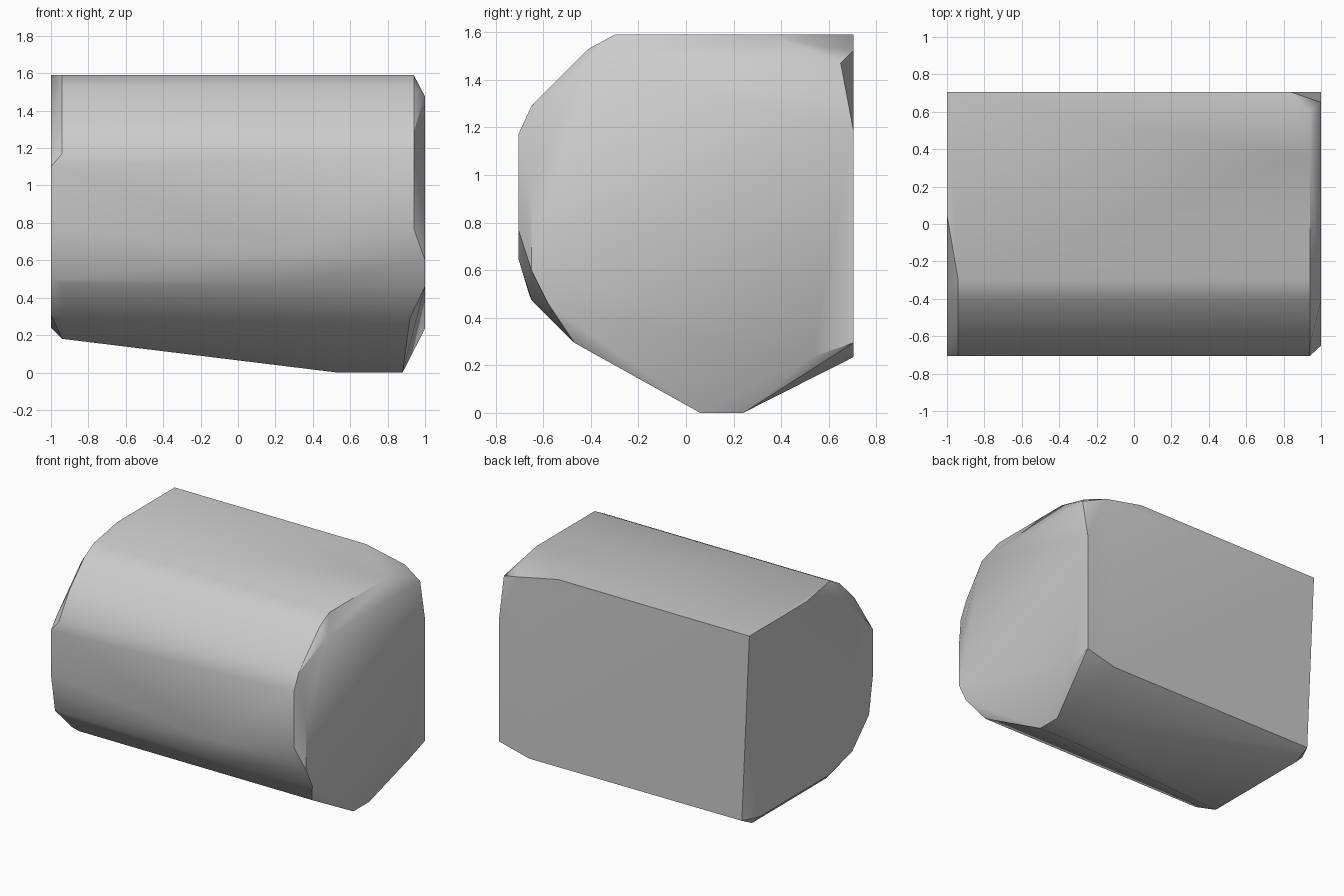
import bpy
import bmesh
import math

# Remove the default cube only
default_cube = bpy.data.objects.get("Cube")
if default_cube:
    bpy.data.objects.remove(default_cube, do_unlink=True)


def make_material(name, colour):
    material = bpy.data.materials.new(name)
    material.use_nodes = True
    material.diffuse_color = colour
    for node in material.node_tree.nodes:
        if node.type == "BSDF_PRINCIPLED":
            node.inputs["Base Color"].default_value = colour
    return material


def add_section(mesh, x, profile):
    """Place a cross-section of (y, z) points at the given x."""
    for y, z in profile:
        mesh.verts.new((x, y, z))


def build_hull(name, sections, material, smooth_angle):
    """Skin all the cross-sections with one convex shell."""
    bm = bmesh.new()
    for x, profile in sections:
        add_section(bm, x, profile)
    result = bmesh.ops.convex_hull(bm, input=bm.verts[:])
    unused = set(result["geom_interior"]) | set(result["geom_unused"])
    loose = [item for item in unused if isinstance(item, bmesh.types.BMVert)]
    bmesh.ops.delete(bm, geom=loose, context="VERTS")

    # Merge the nearly flat triangles into broad facets
    bmesh.ops.dissolve_limit(
        bm, angle_limit=math.radians(1), verts=bm.verts[:], edges=bm.edges[:])
    bmesh.ops.recalc_face_normals(bm, faces=bm.faces[:])

    mesh = bpy.data.meshes.new(name)
    bm.to_mesh(mesh)
    bm.free()
    mesh.materials.append(material)
    body = bpy.data.objects.new(name, mesh)
    bpy.context.collection.objects.link(body)

    # Soft shading across shallow facets, crisp at the steep edges
    bpy.ops.object.select_all(action="DESELECT")
    body.select_set(True)
    bpy.context.view_layer.objects.active = body
    bpy.ops.object.shade_smooth_by_angle(angle=smooth_angle)
    return body


TOP = 1.59
BACK = 0.705
FRONT = -BACK

# Flat end cap on the right side
right_cap = [(BACK, TOP), (0.05, TOP), (-0.36, 1.46), (-0.64, 1.18),
             (FRONT, 1.1), (FRONT, 0.77), (-0.66, 0.5), (-0.47, 0.31),
             (-0.2, 0.24), (0.58, 0.24)]

# Full section just inside the right cap
right_shoulder = [(-0.3, TOP), (-0.41, 1.53), (-0.58, 1.36), (FRONT, 1.17),
                  (-0.65, 0.475), (-0.47, 0.295), (-0.26, 0.18),
                  (0.59, 0.18), (BACK, 0.24)]

# Narrow flat keel the body rests on
keel = [(0.06, 0), (0.24, 0)]

# Full section just inside the left cap
left_shoulder = [(0.36, TOP), (0.6, 1.53), (-0.3, TOP), (-0.41, 1.53),
                 (-0.65, 1.29), (FRONT, 1.17), (FRONT, 0.77)]

# Flat end cap on the left side
left_cap = [(-0.41, 1.475), (0.65, 1.47), (BACK, 1.18), (BACK, 0.295),
            (0.53, 0.235), (-0.58, 0.46), (-0.65, 0.6), (-0.65, 0.95)]

sections = [
    (-1, right_cap),
    (-0.94, right_shoulder),
    # Lower front crease
    (0.25, [(-0.65, 0.475)]),
    (0.33, [(FRONT, 0.65)]),
    # Keel and the clipped back corners
    (0.53, keel + [(BACK, TOP)]),
    (0.76, [(BACK, 0.235)]),
    (0.84, [(BACK, 1.525)]),
    (0.88, keel),
    (0.92, [(-0.47, 0.295)]),
    (0.94, left_shoulder),
    (1, left_cap),
]

grey = make_material("plain_grey", (0.6, 0.6, 0.6, 1))
build_hull("faceted_body", sections, grey, math.radians(30))
